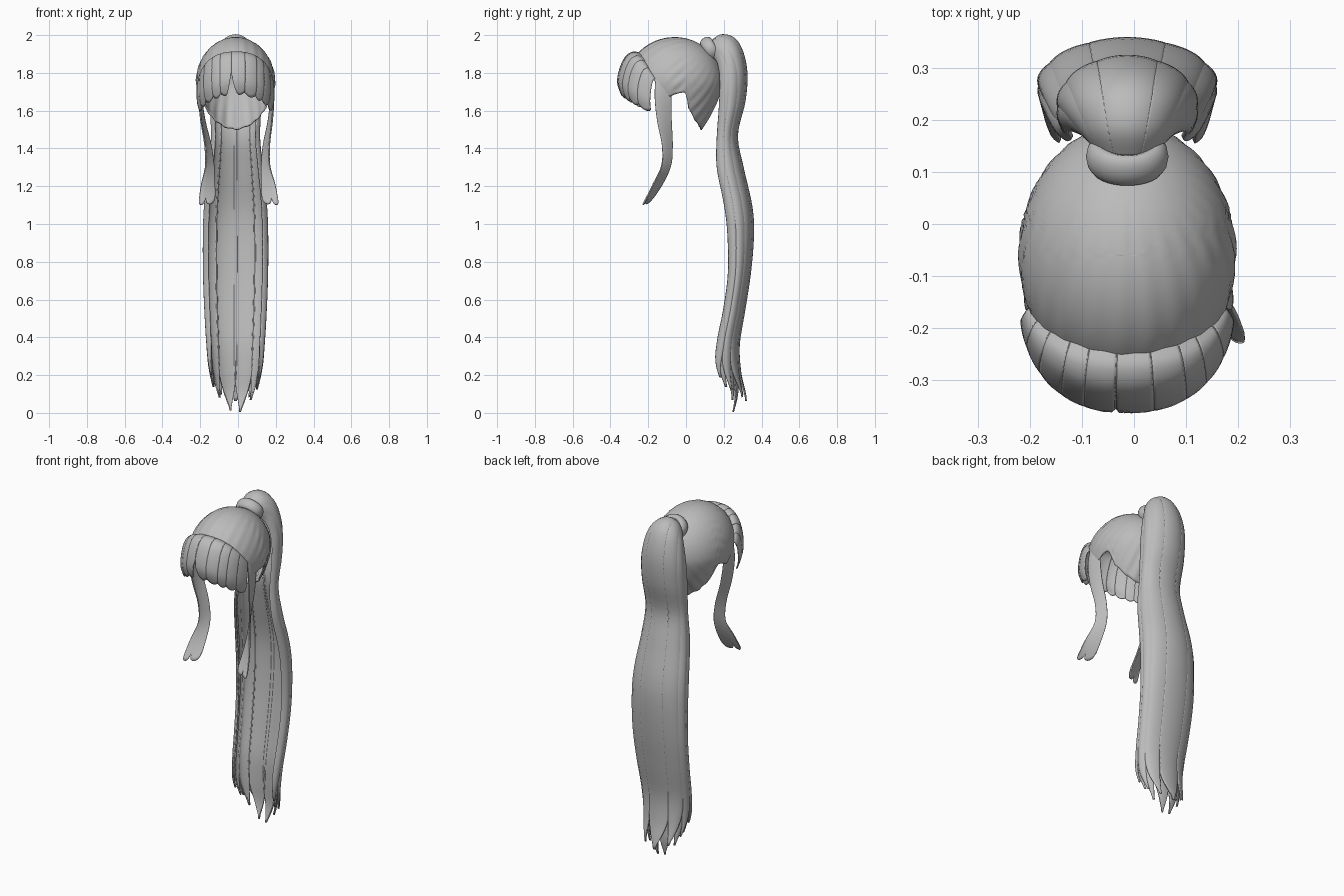
import bpy, bmesh, math
from mathutils import Vector

if "Cube" in bpy.data.objects:
    bpy.data.objects.remove(bpy.data.objects["Cube"])

MID = -0.013  # sideways centre of the head

hair = bpy.data.materials.new("hair grey")
hair.use_nodes = True
hair.diffuse_color = (0.5, 0.5, 0.5, 1)
hair.node_tree.nodes["Principled BSDF"].inputs["Base Color"].default_value = (0.5, 0.5, 0.5, 1)


def spline(rows, t):
    """Smooth value at t in 0..1 through a list of rows."""
    f = min(max(t, 0), 1) * (len(rows) - 1)
    i = min(int(f), len(rows) - 2)
    f -= i
    a, b, c, d = (rows[min(max(i + k, 0), len(rows) - 1)] for k in (-1, 0, 1, 2))
    return [q + f * (r - p) / 2 + f * f * (p - 2.5 * q + 2 * r - s / 2)
            + f ** 3 * (1.5 * (q - r) + (s - p) / 2) for p, q, r, s in zip(a, b, c, d)]


def finish(obj):
    obj.data.materials.append(hair)
    bpy.ops.object.select_all(action="DESELECT")
    obj.select_set(True)
    bpy.context.view_layer.objects.active = obj
    bpy.ops.object.shade_smooth_by_angle(angle=math.radians(50))


def sheet(name, point, across, along, thick, closed=False):
    """Thin solid sheet from point(u, v), u across and v along."""
    cols = across if closed else across + 1
    verts = [point(i / across, j / along) for j in range(along + 1) for i in range(cols)]
    faces = [(j * cols + i, j * cols + (i + 1) % cols,
              (j + 1) * cols + (i + 1) % cols, (j + 1) * cols + i)
             for j in range(along) for i in range(across)]
    mesh = bpy.data.meshes.new(name)
    mesh.from_pydata(verts, [], faces)
    bm = bmesh.new()
    bm.from_mesh(mesh)
    bmesh.ops.remove_doubles(bm, verts=bm.verts, dist=0.00001)
    bm.to_mesh(mesh)
    bm.free()
    obj = bpy.data.objects.new(name, mesh)
    bpy.context.collection.objects.link(obj)
    solid = obj.modifiers.new("thickness", "SOLIDIFY")
    solid.thickness = thick
    solid.offset = 0
    finish(obj)


# Scalp cap: rounded shell, lower edge varies from nape to forehead
HEAD = Vector((MID, -0.06, 1.75))
TIE = Vector((MID, 0.13, 1.925))
HEIGHT = 0.235
EDGE = [(0, 1.5), (0.5, 1.515), (0.9, 1.55), (1.2, 1.61), (1.33, 1.7), (1.55, 1.69),
        (1.72, 1.67), (1.95, 1.74), (2.1, 1.78), (2.3, 1.82), (2.6, 1.87), (math.pi, 1.895)]


def cap_edge(angle):
    for (a, za), (b, zb) in zip(EDGE, EDGE[1:]):
        if angle <= b:
            return za + (zb - za) * (angle - a) / (b - a)
    return EDGE[-1][1]


def cap_point(u, v):
    phi = (u * 2 - 1) * math.pi
    low = (cap_edge(abs(phi)) - HEAD.z) / HEIGHT
    sweep = v * (math.acos(low) if low > 0 else math.pi / 2 - low)
    if sweep < math.pi / 2:
        k, r = math.cos(sweep), math.sin(sweep)
    else:
        k = math.pi / 2 - sweep
        r = 1 - 0.45 * (-k * 0.94) ** 1.5
    p = Vector((math.sin(phi) * r * 0.205, math.cos(phi) * r * 0.25, k * HEIGHT))
    # combed grooves that run to the hair tie
    axis = (TIE - HEAD).normalized()
    side = axis.cross(Vector((1, 0, 0)))
    turn = math.atan2(p.x, p.dot(side))
    fade = max(0, 1 - abs(p.normalized().dot(axis))) * (0.4 + 0.6 * (p.y > 0))
    return HEAD + p * (1 + 0.014 * fade * math.sin(turn * 26))


sheet("scalp_cap", cap_point, 120, 36, 0.008, closed=True)

# Fringe: overlapping locks that roll forward and down (side reach, front reach, drop)
ROLL = [(0.165, 0.1, 0.05), (0.182, 0.13, 0.0), (0.195, 0.16, -0.02), (0.203, 0.197, 0.08),
        (0.207, 0.228, 0.36), (0.205, 0.241, 0.7), (0.19, 0.22, 1)]


def fringe_lock(index, b0, b1, notch_start, notch_end):
    def point(u, v):
        notch = notch_start if u < 0.5 else notch_end
        t = v * (1 - notch * abs(2 * u - 1) ** 1.6)
        b = b0 + (b1 - b0) * u
        rx, ry, drop = spline(ROLL, t)
        puff = 1 + 0.005 * (1 - (2 * u - 1) ** 2) * t
        s = abs(b) / 1.3
        top = 1.905 - 0.13 * s ** 2
        tip = 1.685 - 0.09 * s ** 1.5
        wide = math.copysign(abs(math.sin(b)) ** 0.88, b)
        return (MID + wide * rx * puff,
                -0.12 - math.cos(b) ** 0.8 * ry * puff, top + (tip - top) * drop)
    sheet(f"fringe_lock_{index}", point, 8, 20, 0.006)


cuts = [-1.35, -1.15, -0.9, -0.6, -0.36, -0.08, 0.2, 0.52, 0.76, 1.05, 1.35]
for i, (b0, b1) in enumerate(zip(cuts, cuts[1:])):
    fringe_lock(i + 1, b0 - 0.006, b1 + 0.006,
                0.3 if i == 5 else 0.06, 0.3 if i == 4 else 0.06)

# Side locks: twisting ribbons (x, y, z, half width in x, half width in y)
LOCK = [(0.178, -0.122, 1.79, 0.005, 0.036), (0.189, -0.122, 1.68, 0.006, 0.043),
        (0.178, -0.115, 1.55, 0.01, 0.038), (0.155, -0.1, 1.42, 0.016, 0.028),
        (0.148, -0.105, 1.31, 0.022, 0.024), (0.16, -0.15, 1.21, 0.036, 0.024),
        (0.169, -0.215, 1.1, 0.046, 0.014)]


def side_lock(name, s):
    def point(u, v):
        lobes = abs(math.sin(u * math.pi * 2)) ** 0.5
        t = v * (0.94 + 0.06 * lobes - 0.02 * (1 - u))
        x, y, z, wx, wy = spline(LOCK, t)
        k = 2 * u - 1
        cup = 0.008 * (1 - k * k)
        return (s * (x + k * wx + cup) + MID * (1 - 1.3 * t), y - k * wy - cup, z)
    sheet(name, point, 20, 30, 0.007)


side_lock("left_side_lock", 1)
side_lock("right_side_lock", -1)

# Hair tie: a thick band tilted up and back
bpy.ops.mesh.primitive_torus_add(major_radius=0.056, minor_radius=0.022, major_segments=32,
                                 minor_segments=12, location=TIE)
tie = bpy.context.object
tie.name = "hair_tie"
tie.rotation_euler = (math.radians(-58), 0, 0)
tie.scale = (1.02, 0.9, 1.5)
finish(tie)

# Ponytail: trough open to the front (back y, back z, front y, front z, half width)
TAIL = [(0.13, 1.965, 0.145, 1.885, 0.056), (0.185, 2.0, 0.165, 1.86, 0.082),
        (0.25, 1.985, 0.175, 1.82, 0.105), (0.295, 1.92, 0.18, 1.77, 0.12),
        (0.32, 1.8, 0.18, 1.7, 0.13), (0.31, 1.65, 0.175, 1.6, 0.13),
        (0.27, 1.47, 0.165, 1.45, 0.125), (0.3, 1.3, 0.165, 1.3, 0.14),
        (0.345, 1.1, 0.2, 1.12, 0.16), (0.355, 0.95, 0.22, 0.97, 0.167),
        (0.34, 0.75, 0.225, 0.75, 0.167), (0.31, 0.55, 0.2, 0.55, 0.16),
        (0.28, 0.37, 0.165, 0.38, 0.15), (0.275, 0.22, 0.15, 0.25, 0.138),
        (0.275, 0.1, 0.19, 0.12, 0.11), (0.25, 0.0, 0.225, 0.01, 0.07)]
OPEN = 2.1


def tail_lock(name, middle, half, end, scale, flick):
    def point(u, v):
        t = v * end
        by, bz, fy, fz, w = spline(TAIL, t)
        k = 2 * u - 1
        taper = 1 if v < 0.82 else max(0.14, 1 - ((v - 0.82) / 0.18) ** 2.8)
        a = middle + k * half * taper
        grow = scale * (1 + 0.04 * (1 - k * k) * min(1, 4 * v))
        c = (math.cos(a) - math.cos(OPEN)) / (1 - math.cos(OPEN))
        c = 0.5 + (c - 0.5) * (1 + (grow - 1) * 0.8)
        curl = flick * (max(0, v - 0.82) / 0.18) ** 2
        return (MID + w * grow * math.sin(a), fy + (by - fy) * c + curl, fz + (bz - fz) * c)
    sheet(name, point, 10, 64, 0.008)


# each lock: angle round the trough, half angle, length, outward flick at the tip
OUTER = [(0, 0.52, 0.955, 0.05), (0.78, 0.36, 0.945, 0.04),
         (1.33, 0.3, 0.925, 0.01), (1.82, 0.28, 0.895, 0)]
INNER = [(0.36, 0.42, 0.995, 0), (1.05, 0.36, 0.955, 0), (1.6, 0.34, 0.92, 0)]
for layer, locks, scale in (("outer", OUTER, 0.985), ("inner", INNER, 0.92)):
    for i, (middle, half, end, flick) in enumerate(locks):
        for side, s in (("left", 1), ("right", -1)):
            if middle or s > 0:
                label = side if middle else "middle"
                tail_lock(f"ponytail_{layer}_{label}_{i + 1}", middle * s, half,
                          end - 0.008 * (s < 0), scale, flick)
